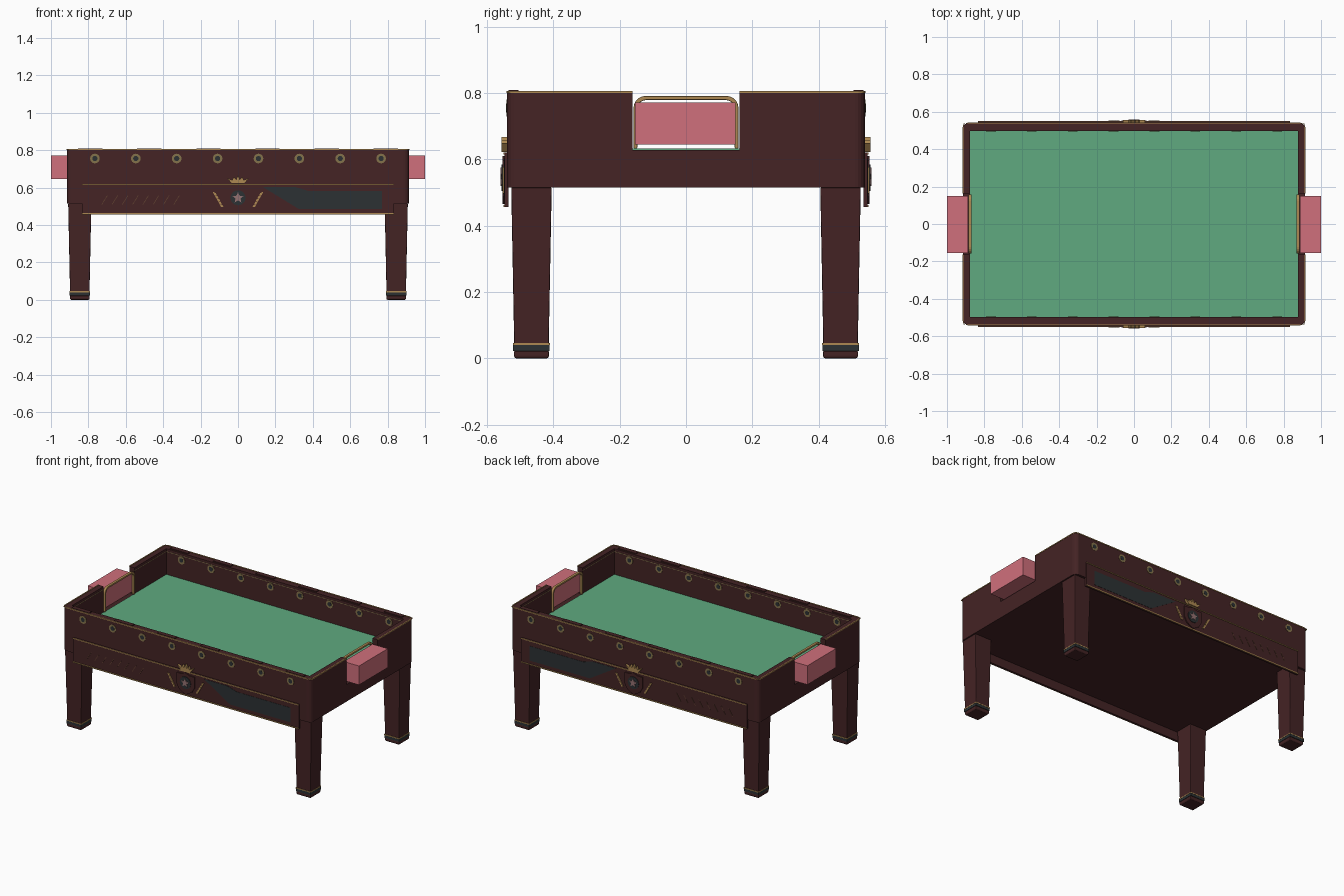
import bpy, bmesh, math
from mathutils import Vector

cube = bpy.data.objects.get("Cube")
if cube:
    bpy.data.objects.remove(cube)


def material(name, r, g, b):
    m = bpy.data.materials.new(name)
    m.use_nodes = True
    m.diffuse_color = (r, g, b, 1)
    m.node_tree.nodes["Principled BSDF"].inputs["Base Color"].default_value = (r, g, b, 1)
    return m


WOOD = material("dark mahogany", 0.058, 0.017, 0.018)
GOLD = material("gold trim", 0.42, 0.25, 0.085)
BRASS = material("aged brass", 0.23, 0.17, 0.07)
SLATE = material("dark slate", 0.025, 0.031, 0.033)
FELT = material("green felt", 0.115, 0.40, 0.215)
PINK = material("pink", 0.63, 0.16, 0.20)
BROWN = material("engraved brown", 0.12, 0.055, 0.03)
STAR = material("dusty rose", 0.30, 0.17, 0.17)


def finish(name, bm, mat, bevel=0):
    bmesh.ops.recalc_face_normals(bm, faces=bm.faces)
    mesh = bpy.data.meshes.new(name)
    bm.to_mesh(mesh)
    bm.free()
    mesh.materials.append(mat)
    ob = bpy.data.objects.new(name, mesh)
    bpy.context.collection.objects.link(ob)
    if bevel:
        mod = ob.modifiers.new("soft edges", "BEVEL")
        mod.width, mod.segments = bevel, 2
    return ob


def prism(name, loops, depth, mat, place, ring=0, bevel=0):
    """Extrude flat outlines; ring keeps only a border of that width."""
    bm = bmesh.new()
    for pts in loops:
        face = bm.faces.new([bm.verts.new((u, v, 0)) for u, v in pts])
        face.normal_update()
        if ring:
            bmesh.ops.inset_region(bm, faces=[face], thickness=ring, use_even_offset=True)
            bmesh.ops.delete(bm, geom=[face], context="FACES")
    out = bmesh.ops.extrude_face_region(bm, geom=bm.faces[:])
    verts = [g for g in out["geom"] if isinstance(g, bmesh.types.BMVert)]
    bmesh.ops.translate(bm, verts=verts, vec=(0, 0, depth))
    for v in bm.verts:
        v.co = Vector(place(*v.co))
    return finish(name, bm, mat, bevel)


def flat(name, pts, z0, z1, mat, bevel=0):
    return prism(name, [pts], z1 - z0, mat, lambda u, v, w: (u, v, z0 + w), bevel=bevel)


def facing(name, loops, y0, y1, side, mat, ring=0):
    """Shapes drawn in x and z, standing on a long side of the table."""
    return prism(name, loops, y1 - y0, mat, lambda u, v, w: (u, side * (y0 + w), v), ring)


def rect(x0, x1, y0, y1):
    return [(x0, y0), (x1, y0), (x1, y1), (x0, y1)]


def disc(cx, cy, r, n=16, inner=None):
    return [(cx + (inner if inner and i % 2 else r) * math.sin(math.tau * i / n),
             cy + (inner if inner and i % 2 else r) * math.cos(math.tau * i / n)) for i in range(n)]


def mirror(pts):
    return [(-x, y) for x, y in reversed(pts)]


def rounded(x, y, r):
    """Corner arc from the end of the table round to the long side."""
    return [(x - r + r * math.cos(a * math.pi / 10), y - r + r * math.sin(a * math.pi / 10))
            for a in range(6)]


def u_shape(x, y, tx, ty, end, r, side):
    arc = rounded(x, y, r)
    outer = [(x, end)] + arc + mirror(arc) + [(-x, end)]
    inner = [(tx - x, end), (tx - x, y - ty), (x - tx, y - ty), (x - tx, end)]
    return [(u, side * v) for u, v in outer + inner]


# Table bed and felt
corner = rounded(0.915, 0.54, 0.03)
top_half = corner + mirror(corner)
flat("table_bed", top_half + [(-u, -v) for u, v in top_half], 0.515, 0.628, WOOD)
flat("playing_surface", rect(-0.876, 0.876, -0.497, 0.497), 0.628, 0.632, FELT)

# Tapered legs with banded feet
for sx in (-1, 1):
    for sy in (-1, 1):
        label = ("front" if sy < 0 else "back") + ("_left" if sx > 0 else "_right")
        cx, cy = sx * 0.846, sy * 0.466

        def leg_part(part, levels, mat):
            bm = bmesh.new()
            rows = []
            for z, hx, hy in levels:
                rows.append([bm.verts.new((cx + u, cy + v, z)) for u, v in rect(-hx, hx, -hy, hy)])
            for a, b in zip(rows, rows[1:]):
                for i in range(4):
                    j = (i + 1) % 4
                    bm.faces.new((a[i], a[j], b[j], b[i]))
            bm.faces.new(rows[0])
            bm.faces.new(rows[-1])
            finish(label + part, bm, mat, 0.003 if mat == WOOD else 0)

        leg_part("_leg", [(0.04, 0.052, 0.052), (0.515, 0.062, 0.061)], WOOD)
        leg_part("_foot", [(0, 0.049, 0.049), (0.006, 0.053, 0.053), (0.022, 0.053, 0.053)], WOOD)
        leg_part("_foot_band", [(0.022, 0.054, 0.055), (0.04, 0.054, 0.055)], SLATE)
        leg_part("_foot_trim", [(0.04, 0.055, 0.056), (0.046, 0.055, 0.056)], GOLD)

# Outlines for the decorated long sides
panel = [(-0.77, 0.485), (-0.325, 0.485), (-0.133, 0.603), (-0.305, 0.603), (-0.375, 0.582), (-0.77, 0.582)]
inner_panel = [(-0.755, 0.497), (-0.335, 0.497), (-0.19, 0.59), (-0.30, 0.59), (-0.37, 0.57), (-0.755, 0.57)]
shield = [(0, 0.465), (0.045, 0.49), (0.066, 0.525), (0.066, 0.598), (0.03, 0.598), (0, 0.61)]
shield = shield + mirror(shield[1:-1])
crown = [(-0.035, 0.622), (0.035, 0.622), (0.058, 0.65), (0.03, 0.64), (0.022, 0.658),
         (0.01, 0.642), (0, 0.668)]
crown = crown + [(-x, z) for x, z in reversed(crown[2:-1])]
strokes = [[(x, 0.51), (x + 0.004, 0.51), (x + 0.034, 0.558), (x + 0.03, 0.558)]
           for x in [-0.73 + 0.055 * i for i in range(8)]]
leaves = []
for i in range(5):
    x, z = 0.077 + 0.009 * i, 0.495 + 0.016 * i
    leaf = [(x, z), (x + 0.014, z + 0.002), (x + 0.022, z + 0.018), (x + 0.006, z + 0.012)]
    leaves += [leaf, mirror(leaf)]
studs = [-0.765 + 0.2186 * i for i in range(8)]

for side, label in ((-1, "front"), (1, "back")):
    # Raised rim and its trim
    flat(label + "_rim", u_shape(0.915, 0.54, 0.038, 0.043, 0.162, 0.03, side), 0.628, 0.803, WOOD)
    flat(label + "_rim_outer_trim", u_shape(0.917, 0.542, 0.006, 0.006, 0.162, 0.031, side), 0.8, 0.806, GOLD)
    flat(label + "_rim_inner_trim", u_shape(0.879, 0.499, 0.003, 0.003, 0.162, 0.004, side), 0.782, 0.786, BRASS)
    for i in range(6):
        x = -0.79 + 0.316 * i
        flat(label + "_rim_cap", rect(x - 0.065, x + 0.065, side * 0.505, side * 0.535), 0.802, 0.809, WOOD)

    # Hanging apron
    facing(label + "_apron", [rect(-0.833, 0.833, 0.456, 0.62)], 0.535, 0.547, side, WOOD)
    facing(label + "_apron_trim", [rect(-0.833, 0.833, 0.456, 0.463), rect(-0.833, 0.833, 0.614, 0.62)],
           0.546, 0.551, side, GOLD)
    facing(label + "_panel_frames", [panel, mirror(panel)], 0.546, 0.551, side, GOLD, ring=0.004)
    facing(label + "_slate_panel", [mirror(panel)], 0.546, 0.5485, side, SLATE)
    facing(label + "_inner_frames", [inner_panel, mirror(inner_panel)], 0.546, 0.5495, side, BROWN, ring=0.003)
    facing(label + "_engraving", strokes, 0.546, 0.5485, side, BROWN)

    # Crest with crown and laurels
    facing(label + "_shield", [shield], 0.546, 0.554, side, WOOD)
    facing(label + "_shield_frame", [shield], 0.546, 0.559, side, GOLD, ring=0.007)
    facing(label + "_medallion", [disc(0, 0.545, 0.04, 24)], 0.55, 0.557, side, SLATE)
    facing(label + "_medallion_ring", [disc(0, 0.545, 0.04, 24)], 0.55, 0.561, side, BRASS, ring=0.006)
    facing(label + "_star", [disc(0, 0.545, 0.031, 10, 0.014)], 0.55, 0.56, side, STAR)
    facing(label + "_crown", [crown], 0.54, 0.556, side, GOLD)
    facing(label + "_laurels", leaves, 0.546, 0.553, side, GOLD)

    # Round studs outside and inside the rim
    for where, y0, y1 in (("outer", 0.538, 0.546), ("inner", 0.499, 0.491)):
        mid = (y0 + y1) / 2
        facing(f"{label}_{where}_studs", [disc(x, 0.755, 0.026) for x in studs], y0, mid, side, BRASS)
        facing(f"{label}_{where}_stud_rings", [disc(x, 0.755, 0.023) for x in studs], y0, y1, side, BRASS, ring=0.009)
        facing(f"{label}_{where}_stud_centres", [disc(x, 0.755, 0.014) for x in studs], y0,
               mid + (y1 - y0) * 0.1, side, SLATE)

# Goals: pink box behind an arched gold frame
for sx, label in ((-1, "right"), (1, "left")):
    x0, x1 = sorted((sx * 0.887, sx))
    flat(label + "_goal_box", rect(x0, x1, -0.154, 0.15), 0.645, 0.771, PINK)
    arch = [(y, z + 0.245) for y, z in rounded(0.158, 0.546, 0.035)]
    inner = [(y, z + 0.245) for y, z in rounded(0.147, 0.534, 0.028)]
    loop = [(0.158, 0.632)] + arch + mirror(arch) + [(-0.158, 0.632)]
    loop += [(-0.147, 0.632)] + list(reversed(mirror(inner))) + list(reversed(inner)) + [(0.147, 0.632)]
    prism(label + "_goal_frame", [loop], 0.018, GOLD, lambda u, v, w: (sx * (0.868 + w), u, v), bevel=0.003)
